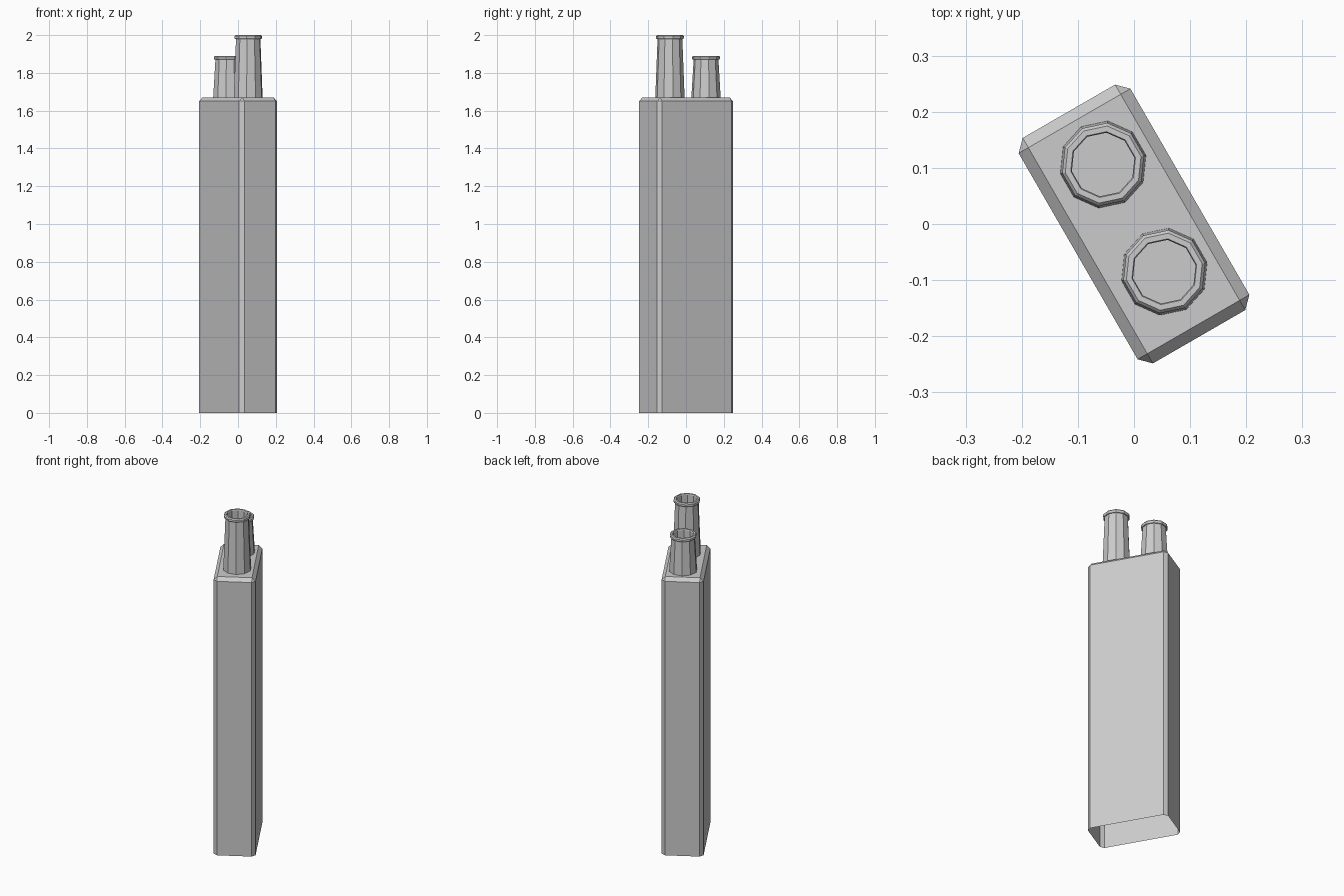
import bpy, bmesh
from math import cos, sin, pi, radians

if "Cube" in bpy.data.objects:
    bpy.data.objects.remove(bpy.data.objects["Cube"])

TURN = radians(30)
TOP = 1.67


def add_object(name, bm):
    bmesh.ops.recalc_face_normals(bm, faces=bm.faces)
    mesh = bpy.data.meshes.new(name)
    bm.to_mesh(mesh)
    bm.free()
    obj = bpy.data.objects.new(name, mesh)
    obj.rotation_euler.z = TURN
    bpy.context.collection.objects.link(obj)
    return obj


# Chimney stack: box with bevelled sides and top, open underneath
bm = bmesh.new()
bmesh.ops.create_cube(bm, size=1)
for v in bm.verts:
    v.co = (v.co.x * 0.23, v.co.y * 0.464, (v.co.z + 0.5) * TOP)
bm.normal_update()
bmesh.ops.delete(bm, geom=[f for f in bm.faces if f.normal.z < -0.5], context='FACES_ONLY')
edges = [e for e in bm.edges if max(v.co.z for v in e.verts) > 0.1]
bmesh.ops.bevel(bm, geom=edges, offset=0.02, offset_type='OFFSET', segments=1,
                profile=0.5, affect='EDGES')
add_object("chimney_stack", bm)


# Chimney pots: ten-sided tapered tubes with a small chamfered rim
def chimney_pot(name, x, y, top):
    profile = [(0.078, TOP), (0.066, top - 0.02), (0.071, top - 0.02),
               (0.0745, top - 0.015), (0.0745, top - 0.006), (0.069, top),
               (0.059, top), (0.057, top - 0.006), (0.057, TOP)]
    n = 10
    bm = bmesh.new()
    rings = [[bm.verts.new((r * sin(2 * pi * i / n), r * cos(2 * pi * i / n), z))
              for i in range(n)] for r, z in profile]
    for a, b in zip(rings, rings[1:]):
        for i in range(n):
            j = (i + 1) % n
            bm.faces.new((a[i], a[j], b[j], b[i]))
    obj = add_object(name, bm)
    obj.location = (x, y, 0)


chimney_pot("tall_pot", 0.054, -0.085, 2.0)
chimney_pot("short_pot", -0.055, 0.106, 1.89)
